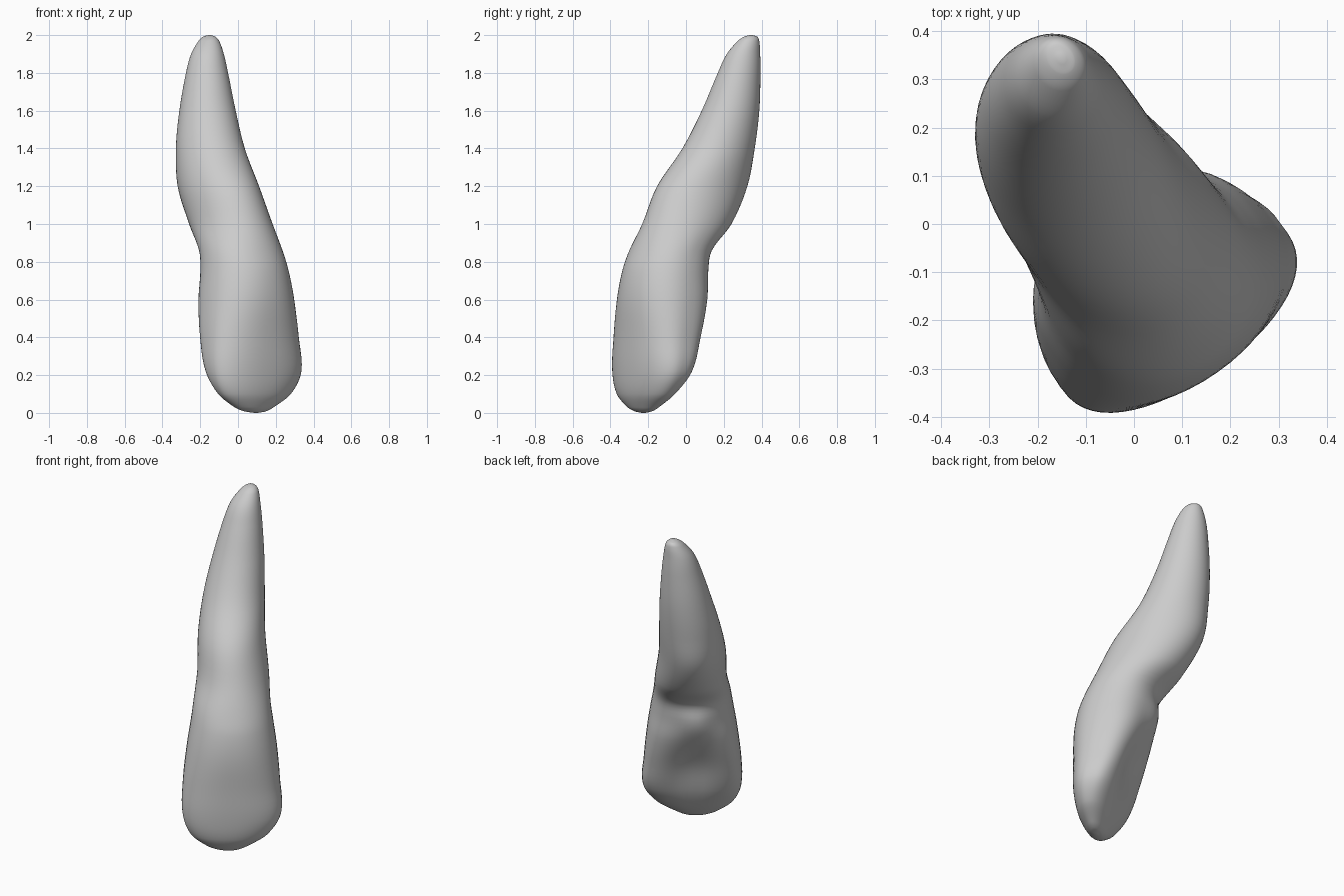
import bpy, bmesh
from math import sin, cos, pi, exp, radians

if "Cube" in bpy.data.objects:
    bpy.data.objects.remove(bpy.data.objects["Cube"])

# Tooth frame: u runs across the crown, w points to the inner (back) side
TURN = radians(35)
SIDES = 56
STEPS = 5

# Sections: height, centre u, half width u, outer w, inner w, inner squareness
SECTIONS = [
    (0.000, -0.050, 0.010, -0.248, -0.230, 2.0),
    (0.008, -0.055, 0.065, -0.268, -0.205, 2.0),
    (0.030, -0.060, 0.120, -0.290, -0.180, 2.1),
    (0.100, -0.050, 0.220, -0.325, -0.130, 2.4),
    (0.220, -0.035, 0.280, -0.342, -0.065, 3.0),
    (0.400, -0.037, 0.276, -0.347, 0.005, 3.0),
    (0.600, -0.035, 0.256, -0.350, 0.075, 2.6),
    (0.750, -0.034, 0.234, -0.330, 0.100, 2.3),
    (0.860, -0.034, 0.218, -0.290, 0.130, 2.3),
    (1.000, -0.028, 0.203, -0.225, 0.272, 2.1),
    (1.200, -0.036, 0.190, -0.130, 0.390, 2.0),
    (1.400, -0.021, 0.173, 0.025, 0.425, 2.0),
    (1.600, 0.003, 0.146, 0.130, 0.441, 2.0),
    (1.800, 0.027, 0.110, 0.210, 0.439, 2.0),
    (1.900, 0.042, 0.085, 0.252, 0.432, 2.0),
    (1.970, 0.064, 0.052, 0.302, 0.418, 2.0),
    (1.993, 0.072, 0.028, 0.333, 0.403, 2.0),
    (2.000, 0.074, 0.006, 0.360, 0.375, 2.0),
]


def slope(i, k):
    a, b = SECTIONS[max(i - 1, 0)], SECTIONS[min(i + 1, len(SECTIONS) - 1)]
    return (b[k] - a[k]) / (b[0] - a[0])


def blend(i, t):
    """Smooth section between key sections i and i + 1."""
    a, b = SECTIONS[i], SECTIONS[i + 1]
    h = b[0] - a[0]
    out = [a[0] + h * t]
    for k in range(1, 6):
        out.append((2*t**3 - 3*t**2 + 1) * a[k] + (t**3 - 2*t**2 + t) * h * slope(i, k)
                   + (3*t**2 - 2*t**3) * b[k] + (t**3 - t**2) * h * slope(i + 1, k))
    return out


def bump(d, size):
    return exp(-(d / size) ** 2)


def spow(v, n):
    return (1 if v >= 0 else -1) * abs(v) ** (2 / n)


def ring(bm, z, uc, p, outer, inner, n):
    verts = []
    for j in range(SIDES):
        a = 2 * pi * j / SIDES
        # outer face is rounder than the inner one
        m = n if sin(a) > 0 else 2 + 0.25 * (n - 2)
        du = p * spow(cos(a), m)
        w = (outer + inner) / 2 + (inner - outer) / 2 * spow(sin(a), m)
        back = max(sin(a), 0)
        # hollow on the inner face and the small swelling above it
        w -= 0.040 * back * bump(du, 0.14) * bump(z - 0.38, 0.18)
        w += 0.030 * back * bump(du + 0.03, 0.10) * bump(z - 0.72, 0.10)
        u = uc + du
        verts.append(bm.verts.new((u * cos(TURN) - w * sin(TURN),
                                   u * sin(TURN) + w * cos(TURN), z)))
    return verts


# Crown and root as one lofted body
bm = bmesh.new()
rows = [blend(i, s / STEPS) for i in range(len(SECTIONS) - 1) for s in range(STEPS)]
rows.append(list(SECTIONS[-1]))
rings = [ring(bm, *r) for r in rows]
for lo, hi in zip(rings, rings[1:]):
    for j in range(SIDES):
        k = (j + 1) % SIDES
        bm.faces.new((lo[j], lo[k], hi[k], hi[j]))
bm.faces.new(rings[0][::-1])
bm.faces.new(rings[-1])
bmesh.ops.recalc_face_normals(bm, faces=bm.faces)
for f in bm.faces:
    f.smooth = True
mesh = bpy.data.meshes.new("tooth")
bm.to_mesh(mesh)
bm.free()
tooth = bpy.data.objects.new("tooth", mesh)
bpy.context.collection.objects.link(tooth)
